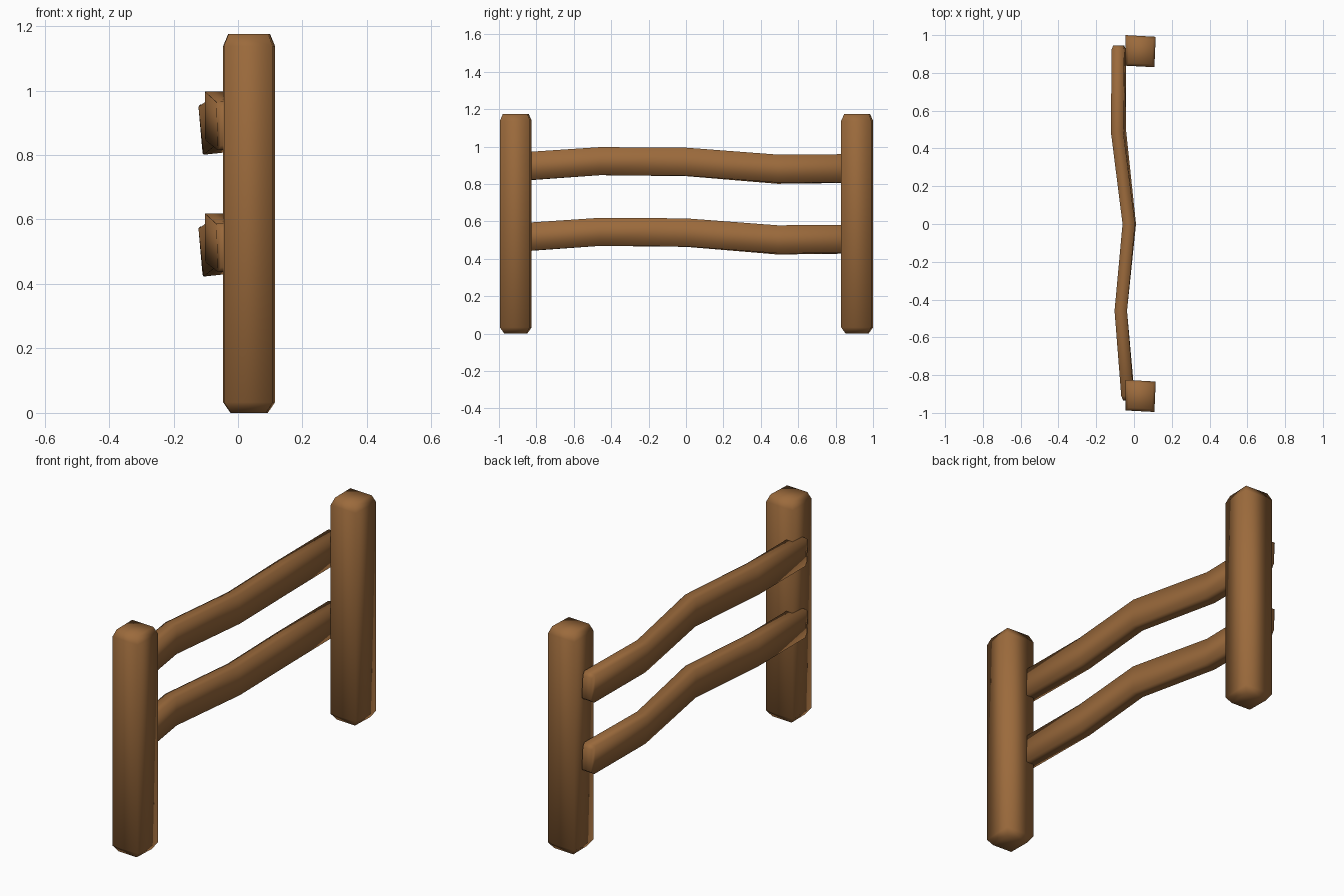
import bpy, bmesh, math

if "Cube" in bpy.data.objects:
    bpy.data.objects.remove(bpy.data.objects["Cube"])

wood = bpy.data.materials.new("brown_wood")
wood.diffuse_color = (0.33, 0.145, 0.045, 1)
wood.use_nodes = True
wood.node_tree.nodes["Principled BSDF"].inputs["Base Color"].default_value = wood.diffuse_color


def loft(name, rings):
    """Skin a list of four-cornered rings, cap both ends, smooth shade."""
    bm = bmesh.new()
    vr = [[bm.verts.new(p) for p in r] for r in rings]
    for a, b in zip(vr, vr[1:]):
        for i in range(4):
            j = (i + 1) % 4
            bm.faces.new((a[i], a[j], b[j], b[i]))
    bm.faces.new(vr[0])
    bm.faces.new(vr[-1])
    bmesh.ops.recalc_face_normals(bm, faces=bm.faces)
    for f in bm.faces:
        f.smooth = True
    me = bpy.data.meshes.new(name)
    bm.to_mesh(me)
    bm.free()
    me.materials.append(wood)
    ob = bpy.data.objects.new(name, me)
    bpy.context.collection.objects.link(ob)


# Posts: slightly skewed square section, chamfered top and bottom
SECTION = [(-0.046, 0.086), (0.115, 0.077), (0.108, -0.084), (-0.044, -0.076)]
CX = 0.034


def post(name, y):
    rings = []
    for z, s in ((0, 0.72), (0.033, 1), (1.138, 1), (1.175, 0.81)):
        rings.append([(CX + (px - CX) * s, y + py * s, z) for px, py in SECTION])
    loft(name, rings)


post("front_post", -0.911)
post("back_post", 0.914)

# Rails: crooked flat planks; y, x centre, z centre, tilt in degrees, scale
PATH = [(-0.935, -0.03, 0.889, 2, 0.78), (-0.91, -0.032, 0.891, 2, 1),
        (-0.46, -0.07, 0.922, 0, 1), (0.0, -0.025, 0.918, 2, 1),
        (0.49, -0.082, 0.879, 6, 1), (0.925, -0.081, 0.883, 3, 1),
        (0.945, -0.081, 0.883, 3, 0.8)]


def rail(name, dz):
    rings = []
    for y, x, z, tilt, s in PATH:
        c, n = math.cos(math.radians(tilt)), math.sin(math.radians(tilt))
        ring = []
        for a, b in ((-1, -1), (1, -1), (1, 1), (-1, 1)):
            u, w = a * 0.033 * s, b * 0.075 * s
            ring.append((x + u * c - w * n, y, z + dz + u * n + w * c))
        rings.append(ring)
    loft(name, rings)


rail("upper_rail", 0)
rail("lower_rail", -0.378)
